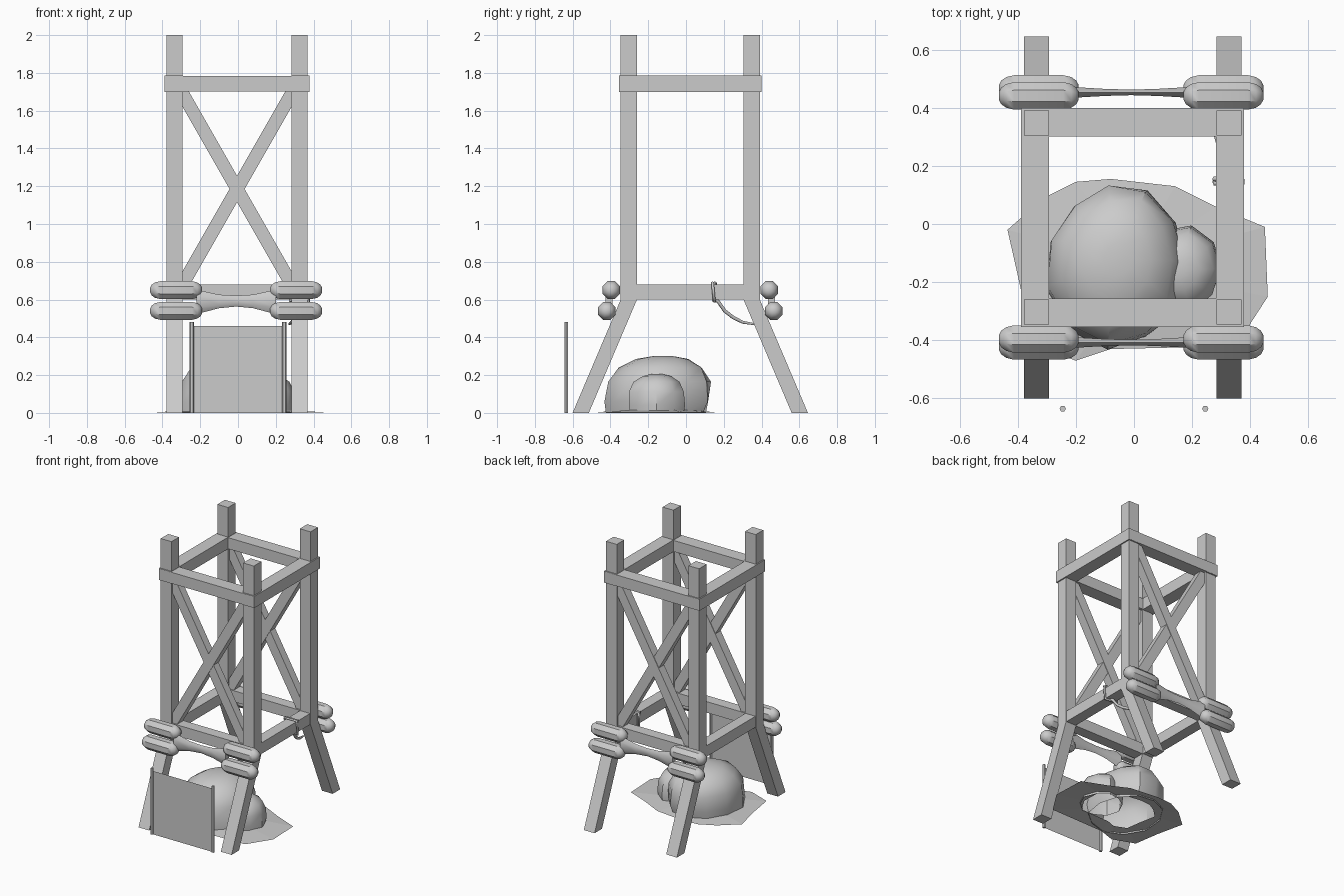
import bpy, math, random
from mathutils import Vector

if "Cube" in bpy.data.objects:
    bpy.data.objects.remove(bpy.data.objects["Cube"])

random.seed(4)
CX, CY = -0.005, 0.0225          # tower centre line


def make(name, verts, faces, smooth=None):
    me = bpy.data.meshes.new(name)
    me.from_pydata([tuple(v) for v in verts], [], faces)
    me.update()
    ob = bpy.data.objects.new(name, me)
    bpy.context.collection.objects.link(ob)
    if smooth:
        bpy.ops.object.select_all(action='DESELECT')
        ob.select_set(True)
        bpy.context.view_layer.objects.active = ob
        bpy.ops.object.shade_smooth_by_angle(angle=math.radians(smooth))
    return ob


def loft(name, rings, start=True, end=True, smooth=None):
    n = len(rings[0])
    verts = [p for r in rings for p in r]
    faces = []
    for k in range(len(rings) - 1):
        for i in range(n):
            a, b = k * n + i, k * n + (i + 1) % n
            faces.append((a, b, b + n, a + n))
    if start:
        faces.append(tuple(range(n))[::-1])
    if end:
        faces.append(tuple(range(len(verts) - n, len(verts))))
    return make(name, verts, faces, smooth)


def rect(x0, x1, y0, y1, z):
    return [(x0, y0, z), (x1, y0, z), (x1, y1, z), (x0, y1, z)]


def box(name, x0, x1, y0, y1, z0, z1):
    return loft(name, [rect(x0, x1, y0, y1, z0), rect(x0, x1, y0, y1, z1)])


def around_x(cx, cy, cz, ry, rz, n=8):
    # ring of points facing +x
    return [(cx, cy + ry * math.cos(2 * math.pi * (i + .5) / n),
             cz + rz * math.sin(2 * math.pi * (i + .5) / n)) for i in range(n)]


def tube(name, pts, radius, taper=None):
    cu = bpy.data.curves.new(name, 'CURVE')
    cu.dimensions = '3D'
    cu.bevel_depth, cu.bevel_resolution, cu.use_fill_caps = radius, 1, True
    sp = cu.splines.new('POLY')
    sp.points.add(len(pts) - 1)
    for i, p in enumerate(pts):
        sp.points[i].co = (*p, 1)
        sp.points[i].radius = taper[i] if taper else 1
    ob = bpy.data.objects.new(name, cu)
    bpy.context.collection.objects.link(ob)
    return ob


# Four posts, straight above and splayed below
for sx in (-1, 1):
    for sy in (-1, 1):
        x = CX + sx * 0.331
        rings = []
        for y, z in ((0.58, 0), (0.325, 0.6), (0.325, 2)):
            yc = CY + sy * y
            rings.append(rect(x - .043, x + .043, yc - .043, yc + .043, z))
        loft("post", rings)

# Upper frame wraps the posts, lower frame sits between them
for s in (-1, 1):
    x, y = CX + s * 0.335, CY + s * 0.328
    box("upper_side_beam", x - .048, x + .048, CY - .376, CY + .376, 1.70, 1.785)
    box("upper_cross_beam", CX - .382, CX + .382, y - .049, y + .049, 1.702, 1.783)
    x, y = CX + s * 0.331, CY + s * 0.325
    box("lower_side_beam", x - .04, x + .04, CY - .3, CY + .3, .60, .68)
    box("lower_cross_beam", CX - .3, CX + .3, y - .04, y + .04, .60, .68)

# Crossed braces on front and back
for sy in (-1, 1):
    for d in (-1, 1):
        y, t = CY + sy * 0.325, 0.03 + 0.002 * d
        rings = []
        for x, z in ((CX - d * 0.3, 0.66), (CX + d * 0.3, 1.71)):
            rings.append(rect(x - .04, x + .04, y - t, y + t, z))
        loft("cross_brace", rings)

# Padded rolls in stacked pairs, with a pale waisted binding between them
pale = bpy.data.materials.new("pale_cloth")
pale.diffuse_color = (1, 1, 1, 1)
pale.use_nodes = True
pale.node_tree.nodes["Principled BSDF"].inputs["Base Color"].default_value = pale.diffuse_color
for sy in (-1, 1):
    for out, z in ((0.418, 0.65), (0.442, 0.54)):
        for sx in (-1, 1):
            x = -0.01 + sx * 0.3175
            ends = [(-.1375, .014), (-.129, .031), (-.112, .044), (-.085, .051)]
            prof = ends + [(-a, r) for a, r in reversed(ends)]
            loft("padded_roll", [around_x(x + a, CY + sy * out, z, r, r)
                                 for a, r in prof], smooth=40)
    rings = [around_x(-0.01 + x, CY + sy * 0.43, .592 - abs(x) * .02, ry, rz, 6)
             for x, ry, rz in ((-.21, .022, .065), (-.09, .014, .036), (0, .011, .029),
                               (.09, .014, .036), (.21, .022, .065))]
    loft("binding", rings, smooth=40).data.materials.append(pale)

# Front screen: thin sheet on two stakes
make("screen_sheet", [(-.245, -.635, 0), (.245, -.635, 0), (.245, -.635, .46), (-.245, -.635, .46)],
     [(0, 1, 2, 3)])
for x in (-.245, .245):
    loft("screen_stake", [[(x + .011 * math.cos(i * math.pi / 3), -.635 + .011 * math.sin(i * math.pi / 3), z)
                           for i in range(6)] for z in (0, .48)])


# Mounds, open underneath
def mound(name, cx, cy, rx, ry, h, n, lean):
    wob = [random.uniform(.93, 1.05) for _ in range(n)]
    rings = []
    for z, s in ((0, .97), (.2, 1.0), (.55, .97), (.8, .8), (.95, .5), (1, .2)):
        ring = []
        for i in range(n):
            a = 2 * math.pi * i / n
            w = s * wob[i] * random.uniform(.97, 1.03)
            ring.append((cx + rx * w * math.cos(a), cy + lean * z + ry * w * math.sin(a), h * z))
        rings.append(ring)
    loft(name, rings, start=False, smooth=35)


mound("large_mound", -.055, -.15, .245, .285, .30, 11, .03)
mound("small_mound", .15, -.155, .148, .152, .205, 10, 0)

# Flat spill around the mounds, with a hole beneath them
outer = [(-.435, -.02), (-.39, -.22), (-.36, -.41), (-.2, -.47), (-.08, -.43), (.35, -.42),
         (.46, -.25), (.45, -.01), (.28, .06), (.14, .13), (-.08, .155), (-.2, .145), (-.31, .09)]
loft("ground_spill", [[(x, y, .003) for x, y in outer],
                      [(x * .55, -.15 + (y + .15) * .6, .015) for x, y in outer]],
     start=False, end=False)

# Hanger looped round the right lower beam, with a curved hook below it
loop = [(.277, .145, .59), (.277, .14, .69), (.375, .14, .69), (.375, .15, .59), (.277, .155, .592),
        (.275, .155, .688), (.375, .152, .688)]
tube("hanger_loop", loop, .008)
hook = [(.33, .145, .60), (.325, .17, .59), (.315, .205, .54), (.30, .25, .505),
        (.285, .30, .48), (.272, .36, .47)]
tube("hanging_hook", hook, .010, [1, 1, 1, 1, .9, .6])
